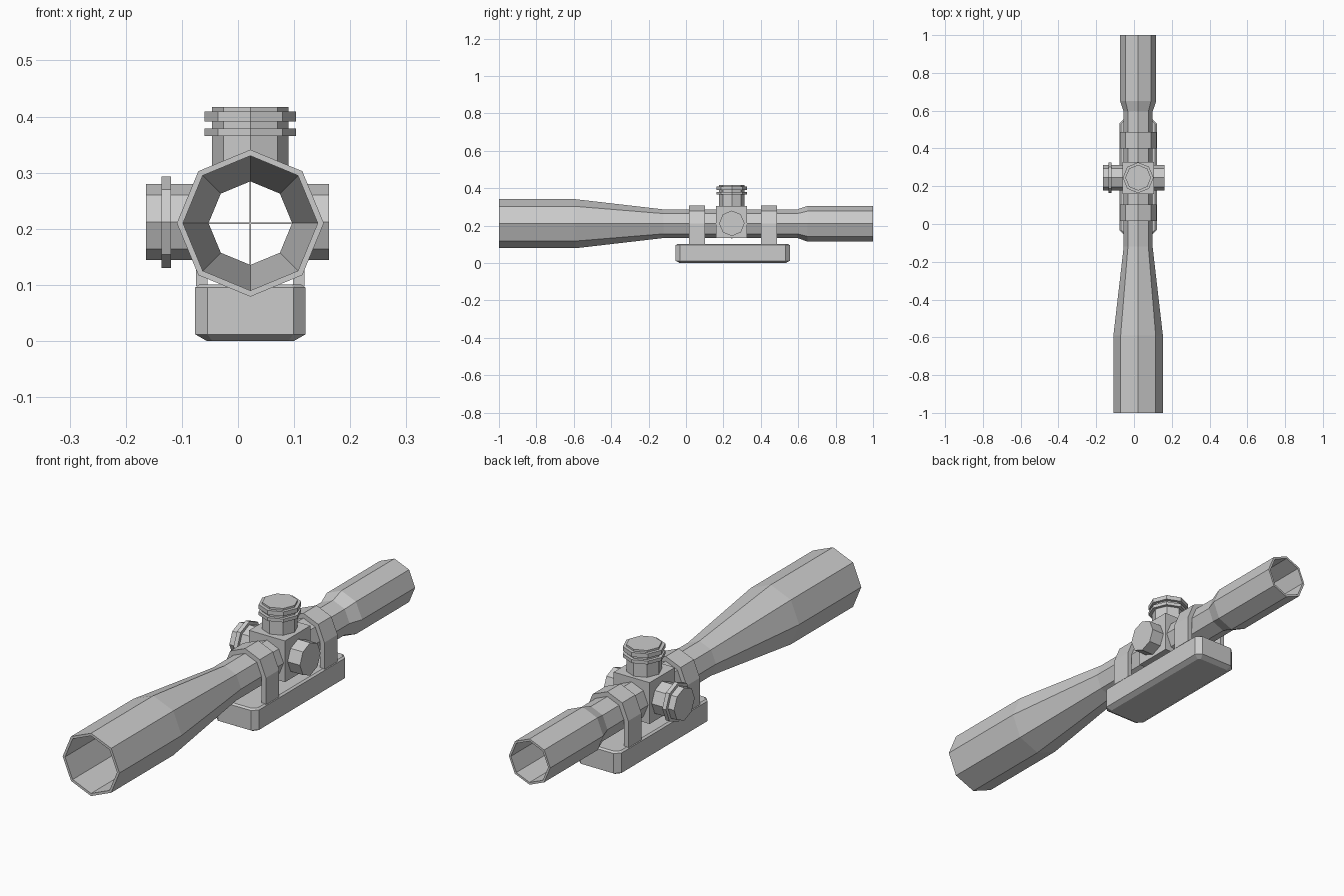
import bpy, bmesh
from math import cos, sin, pi
from mathutils import Vector

if "Cube" in bpy.data.objects:
    bpy.data.objects.remove(bpy.data.objects["Cube"])

CX, CZ, TY = 0.022, 0.21, 0.245   # tube axis and turret position


def finish(name, bm):
    bmesh.ops.recalc_face_normals(bm, faces=bm.faces[:])
    me = bpy.data.meshes.new(name)
    bm.to_mesh(me)
    bm.free()
    ob = bpy.data.objects.new(name, me)
    bpy.context.collection.objects.link(ob)
    return ob


def loft(name, rings, closed=False):
    """Skin a list of point rings; cap the ends or join last to first."""
    bm = bmesh.new()
    vs = [[bm.verts.new(p) for p in r] for r in rings]
    n = len(vs[0])
    pairs = list(zip(vs, vs[1:])) + ([(vs[-1], vs[0])] if closed else [])
    for a, b in pairs:
        for i in range(n):
            j = (i + 1) % n
            bm.faces.new((a[i], a[j], b[j], b[i]))
    if not closed:
        bm.faces.new(vs[0])
        bm.faces.new(vs[-1])
    return finish(name, bm)


def octagon(origin, axis, t, r):
    """Eight points around an axis, at distance t along it."""
    u, v = {'x': ((0, 1, 0), (0, 0, 1)), 'y': ((1, 0, 0), (0, 0, 1)),
            'z': ((1, 0, 0), (0, 1, 0))}[axis]
    d = Vector([float(axis == k) for k in 'xyz'])
    return [Vector(origin) + d * t + Vector(u) * r * cos(i * pi / 4)
            + Vector(v) * r * sin(i * pi / 4) for i in range(8)]


def lathe(name, origin, axis, profile, closed=False):
    return loft(name, [octagon(origin, axis, t, r) for t, r in profile], closed)


def frame(name, outer, inner, y0, y1, closed):
    """Extruded band between two outlines given in x, z around the tube axis."""
    def pt(p, y):
        return (CX + p[0], y, CZ + p[1])
    sections = [[pt(o, y0), pt(o, y1), pt(i, y1), pt(i, y0)]
                for o, i in zip(outer, inner)]
    return loft(name, sections, closed)


def box(name, c, h):
    x, y, z = c
    a, b, d = h
    return loft(name, [[(x - a, y - b, k), (x + a, y - b, k), (x + a, y + b, k),
                        (x - a, y + b, k)] for k in (z - d, z + d)])


# Hollow scope tube: outside front to back, then inside back to front
lathe("scope_tube", (CX, 0, CZ), 'y',
      [(-1, .131), (-.59, .131), (-.12, .0765), (.595, .0765), (.65, .0955), (1, .0955),
       (1, .086), (.65, .086), (.595, .0745), (-.12, .0745), (-.59, .12), (-1, .12)], True)

# Crosshair inside the tube
box("crosshair_horizontal", (CX, TY, CZ), (.075, .001, .0013))
box("crosshair_vertical", (CX, TY, CZ), (.0013, .001, .075))

# Turret housing: square block bored for the tube
s, top, low = .083, .095, -.077
block = [(s, 0), (s, top), (0, top), (-s, top), (-s, 0), (-s, low), (0, low), (s, low)]
bore = [(.0755 * cos(i * pi / 4), .0755 * sin(i * pi / 4)) for i in range(8)]
frame("turret_housing", block, bore, .16, .327, True)

# Mount rings: half octagon arches on straight legs
def arch(r):
    return [(r, -.112)] + [(r * cos(i * pi / 4), r * sin(i * pi / 4)) for i in range(5)] + [(-r, -.112)]

for name, y in (("front_mount_ring", .015), ("rear_mount_ring", .4)):
    frame(name, arch(.0965), arch(.076), y, y + .087, False)

# Mount base with chamfered corners and edges
def plate(z, inset, c=.022):
    a, b = .0985 - inset, .305 - inset
    c = max(c - inset * .6, .005)
    return [(CX + x, .25 + y, z) for x, y in
            ((a, b - c), (a - c, b), (c - a, b), (-a, b - c),
             (-a, c - b), (c - a, -b), (a - c, -b), (a, c - b))]

loft("mount_base", [plate(0, .021), plate(.012, 0), plate(.095, 0), plate(.101, .008)])

# Adjustment knobs
K, D = .068, .0815
lathe("elevation_turret", (CX, TY, 0), 'z',
      [(.3, K), (.365, K), (.365, D), (.379, D), (.379, K),
       (.391, K), (.391, D), (.409, D), (.409, K), (.417, K)])
lathe("windage_knob", (0, TY, CZ + .002), 'x', [(.1, K), (.162, K)])
lathe("focus_knob", (0, TY, CZ + .002), 'x',
      [(-.058, K), (-.119, K), (-.119, D), (-.136, D), (-.136, K), (-.164, K)])
